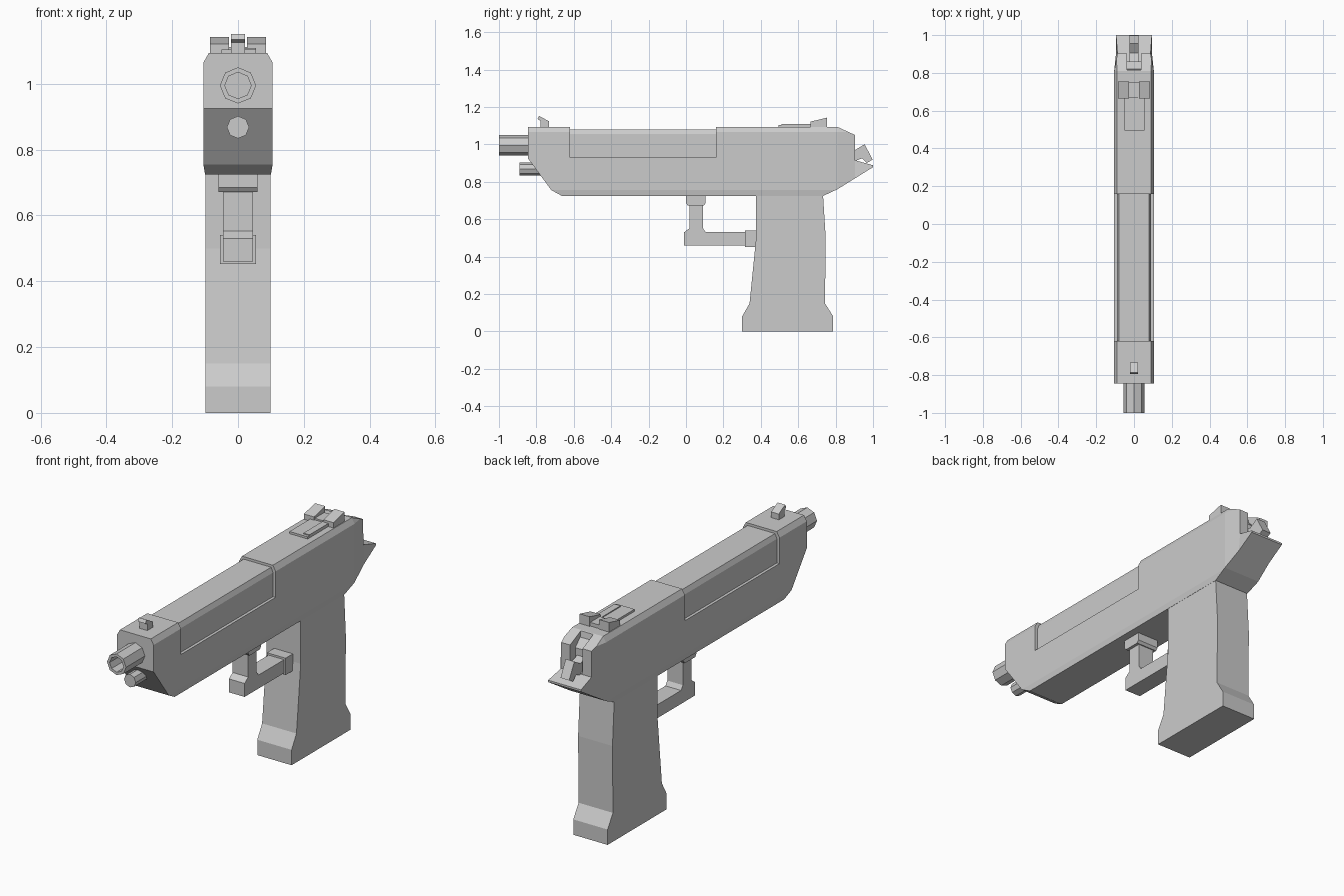
import bpy, bmesh, math

cube = bpy.data.objects.get("Cube")
if cube:
    bpy.data.objects.remove(cube, do_unlink=True)

GREY = (0.6, 0.6, 0.6, 1.0)
mat = bpy.data.materials.new("plain_grey")
mat.use_nodes = True
mat.diffuse_color = GREY
bsdf = next(n for n in mat.node_tree.nodes if n.type == 'BSDF_PRINCIPLED')
bsdf.inputs["Base Color"].default_value = GREY
bsdf.inputs["Roughness"].default_value = 0.7


def finish(bm, name):
    bmesh.ops.recalc_face_normals(bm, faces=bm.faces)
    me = bpy.data.meshes.new(name)
    bm.to_mesh(me)
    bm.free()
    me.materials.append(mat)
    ob = bpy.data.objects.new(name, me)
    bpy.context.collection.objects.link(ob)
    return ob


def prism(name, profile, x0, x1, cuts=(), width=None):
    """Extrude a (y, z) profile from x0 to x1, slice it, then reshape its width."""
    bm = bmesh.new()
    face = bm.faces.new([bm.verts.new((x0, y, z)) for y, z in profile])
    ext = bmesh.ops.extrude_face_region(bm, geom=[face])
    for v in ext["geom"]:
        if isinstance(v, bmesh.types.BMVert):
            v.co.x = x1
    for co, no in cuts:
        bmesh.ops.bisect_plane(bm, geom=bm.verts[:] + bm.edges[:] + bm.faces[:],
                               dist=1e-5, plane_co=co, plane_no=no)
    if width:
        for v in bm.verts:
            v.co.x = math.copysign(width(v.co.y, v.co.z), v.co.x)
    return finish(bm, name)


def box(name, x0, x1, y0, y1, z0, z1):
    return prism(name, [(y0, z0), (y1, z0), (y1, z1), (y0, z1)], x0, x1)


def octagon_rod(name, z, rings):
    """Octagonal loft along y through (y, radius) rings, capped at both ends."""
    bm = bmesh.new()
    loops = []
    for y, r in rings:
        loops.append([bm.verts.new((r * math.cos(i * math.pi / 4), y,
                                    z + r * math.sin(i * math.pi / 4))) for i in range(8)])
    for a, b in zip(loops, loops[1:]):
        for i in range(8):
            j = (i + 1) % 8
            bm.faces.new((a[i], a[j], b[j], b[i]))
    bm.faces.new(loops[0])
    bm.faces.new(loops[-1])
    return finish(bm, name)


# Main frame: chamfered top, slightly narrowed bottom and tapered rear
def frame_width(y, z):
    w = 0.105
    if z > 1.065:
        w -= 0.016 * (z - 1.065) / 0.028
    if z < 0.755:
        w -= 0.005 * (0.755 - z) / 0.03
    if y > 0.81:
        w -= (0.018 if z > 0.9 else 0.01) * min((y - 0.81) / 0.095, 1)
    return w


frame = prism("frame", [
    (-0.845, 1.093), (-0.845, 0.925), (-0.72, 0.755), (-0.665, 0.725),
    (0.735, 0.725), (0.81, 0.76), (1.0, 0.878), (1.0, 0.888), (0.903, 0.915),
    (0.903, 1.05), (0.81, 1.093), (0.16, 1.093), (0.16, 0.93),
    (-0.62, 0.93), (-0.62, 1.093)], -0.105, 0.105,
    cuts=[((0, 0, 1.065), (0, 0, 1)), ((0, 0, 0.755), (0, 0, 1)),
          ((0, 0.81, 0), (0, 1, 0)), ((0, 0.903, 0), (0, 1, 0))],
    width=frame_width)

# Hammer slot cut into the rear
slot = prism("slot_cutter", [(0.81, 1.12), (0.82, 1.06), (0.86, 1.02),
                             (0.86, 0.93), (0.95, 0.91), (0.95, 1.12)], -0.036, 0.036)
slot.hide_render = True
mod = frame.modifiers.new("hammer_slot", 'BOOLEAN')
mod.operation = 'DIFFERENCE'
mod.solver = 'EXACT'
mod.object = slot
bpy.context.view_layer.objects.active = frame
bpy.ops.object.modifier_apply(modifier=mod.name)
bpy.data.objects.remove(slot, do_unlink=True)

# Slide section sunk into the long recess
prism("slide", [(-0.63, 0.92), (0.17, 0.92), (0.17, 1.08), (-0.63, 1.08)],
      -0.09, 0.09, cuts=[((0, 0, 1.055), (0, 0, 1))],
      width=lambda y, z: 0.079 if z > 1.06 else 0.09)

# Hollow barrel and guide rod
octagon_rod("barrel", 0.995, [(-0.80, 0.055), (-1.0, 0.055), (-1.0, 0.04), (-0.86, 0.04)])
octagon_rod("guide_rod", 0.868, [(-0.70, 0.034), (-0.89, 0.034)])

# Hammer
prism("hammer", [(0.84, 0.95), (0.84, 0.99), (0.905, 0.97), (0.955, 1.0),
                 (0.998, 0.918), (0.966, 0.90), (0.942, 0.925), (0.90, 0.91)],
      -0.025, 0.025)

# Sights
prism("front_sight", [(-0.778, 1.085), (-0.733, 1.085), (-0.733, 1.123),
                      (-0.785, 1.152), (-0.794, 1.135), (-0.778, 1.126)], -0.022, 0.022)
for side, x0, x1 in (("left", 0.027, 0.085), ("right", -0.085, -0.027)):
    prism("rear_sight_" + side, [(0.665, 1.085), (0.755, 1.085), (0.755, 1.143),
                                 (0.665, 1.121)], x0, x1)
box("rear_sight_base", -0.05, 0.05, 0.67, 0.75, 1.085, 1.112)

# Raised plate ahead of the rear sight
box("top_plate", -0.05, 0.055, 0.495, 0.68, 1.085, 1.104)
box("top_plate_rib", 0.02, 0.055, 0.51, 0.68, 1.085, 1.109)

# Grip with flared foot
prism("grip", [(0.375, 0.74), (0.375, 0.50), (0.34, 0.15), (0.30, 0.08), (0.30, 0),
               (0.787, 0), (0.787, 0.08), (0.743, 0.15), (0.747, 0.50), (0.732, 0.74)],
      -0.099, 0.099)

# Guard: collar, bent bar and joint at the grip
prism("guard_collar", [(0.0, 0.74), (0.0, 0.685), (0.01, 0.672), (0.095, 0.672),
                       (0.105, 0.685), (0.105, 0.74)], -0.06, 0.06)
prism("guard_bar", [(0.02, 0.70), (0.02, 0.552), (-0.01, 0.53), (-0.01, 0.46),
                    (0.33, 0.46), (0.33, 0.53), (0.105, 0.53), (0.09, 0.552),
                    (0.09, 0.70)], -0.045, 0.045)
box("guard_joint", -0.054, 0.054, 0.315, 0.40, 0.452, 0.54)
